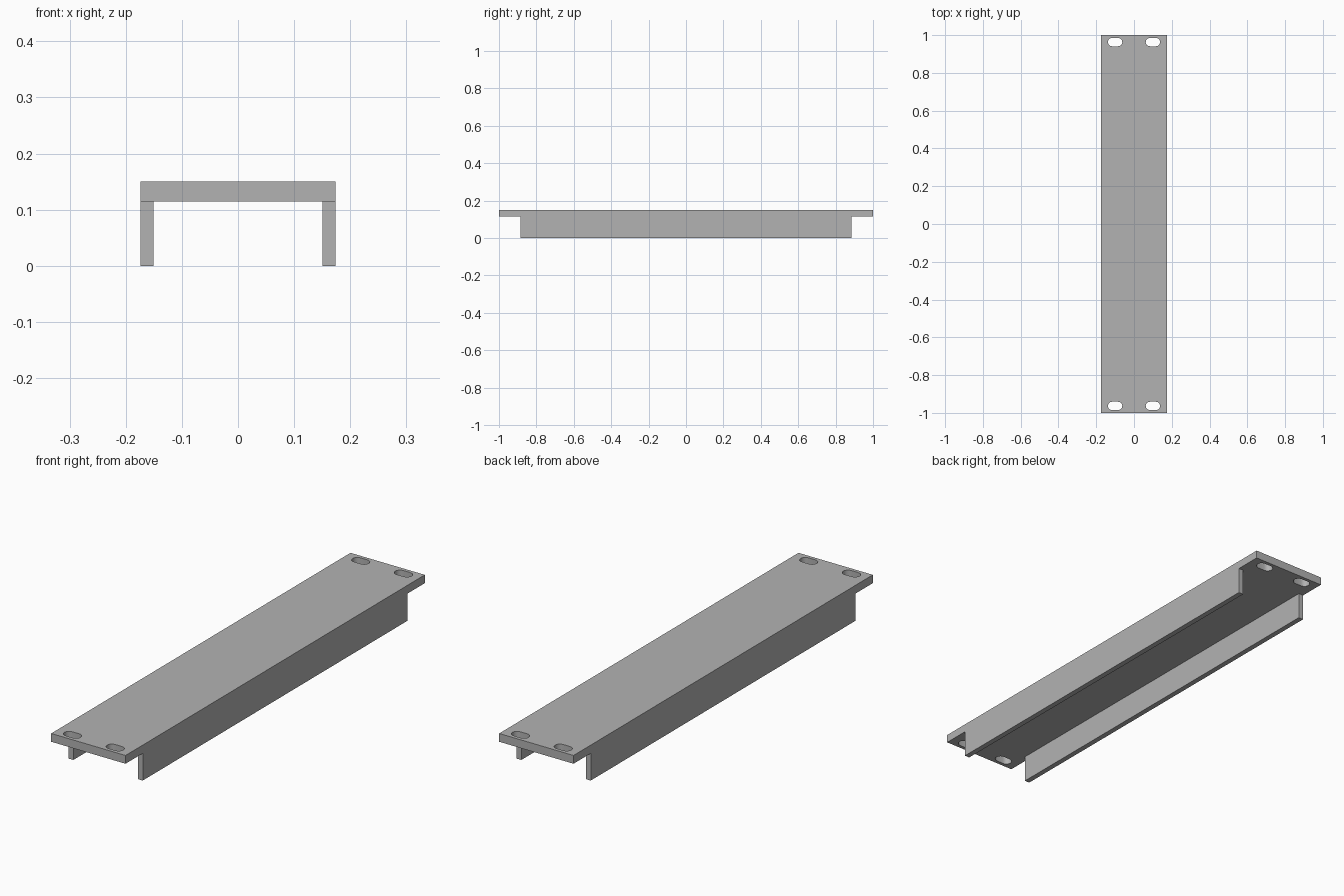
import bpy
import math

if "Cube" in bpy.data.objects:
    bpy.data.objects.remove(bpy.data.objects["Cube"], do_unlink=True)

HALF_W, HALF_L = 0.174, 1.0
PLATE_BOTTOM, PLATE_TOP = 0.115, 0.15
LEG_THICK, LEG_HALF_L = 0.023, 0.885

# Plain grey finish
grey = bpy.data.materials.new("plain_grey")
grey.use_nodes = True
colour = (0.448, 0.448, 0.448, 1)
grey.diffuse_color = colour
grey.node_tree.nodes["Principled BSDF"].inputs["Base Color"].default_value = colour


def add_outline(curve, points):
    spline = curve.splines.new("POLY")
    spline.points.add(len(points) - 1)
    for point, (x, y) in zip(spline.points, points):
        point.co = (x, y, 0, 1)
    spline.use_cyclic_u = True


def slot_outline(cx, cy, half_straight=0.016, radius=0.022, steps=10):
    points = []
    for side in (1, -1):
        for i in range(steps + 1):
            a = math.pi * (i / steps - 0.5)
            points.append((cx + side * (half_straight + radius * math.cos(a)),
                           cy + side * radius * math.sin(a)))
    return points


# Top plate with a mounting slot near each corner
profile = bpy.data.curves.new("plate_profile", "CURVE")
profile.dimensions = "2D"
profile.fill_mode = "BOTH"
profile.extrude = (PLATE_TOP - PLATE_BOTTOM) / 2
add_outline(profile, [(-HALF_W, -HALF_L), (HALF_W, -HALF_L),
                      (HALF_W, HALF_L), (-HALF_W, HALF_L)])
for sx in (-1, 1):
    for sy in (-1, 1):
        add_outline(profile, slot_outline(sx * 0.1, sy * 0.963))
plate = bpy.data.objects.new("top_plate", profile)
bpy.context.collection.objects.link(plate)
plate.location.z = (PLATE_TOP + PLATE_BOTTOM) / 2
bpy.ops.object.select_all(action="DESELECT")
plate.select_set(True)
bpy.context.view_layer.objects.active = plate
bpy.ops.object.convert(target="MESH")
plate = bpy.context.object
plate.data.materials.clear()
plate.data.materials.append(grey)
bpy.ops.object.shade_smooth_by_angle(angle=math.radians(30))

# Side flanges, shorter than the plate
for name, side in (("left_flange", 1), ("right_flange", -1)):
    bpy.ops.mesh.primitive_cube_add(
        size=1, location=(side * (HALF_W - LEG_THICK / 2), 0, PLATE_BOTTOM / 2))
    flange = bpy.context.object
    flange.name = name
    flange.scale = (LEG_THICK, 2 * LEG_HALF_L, PLATE_BOTTOM)
    bpy.ops.object.transform_apply(location=False, rotation=False, scale=True)
    flange.data.materials.append(grey)
